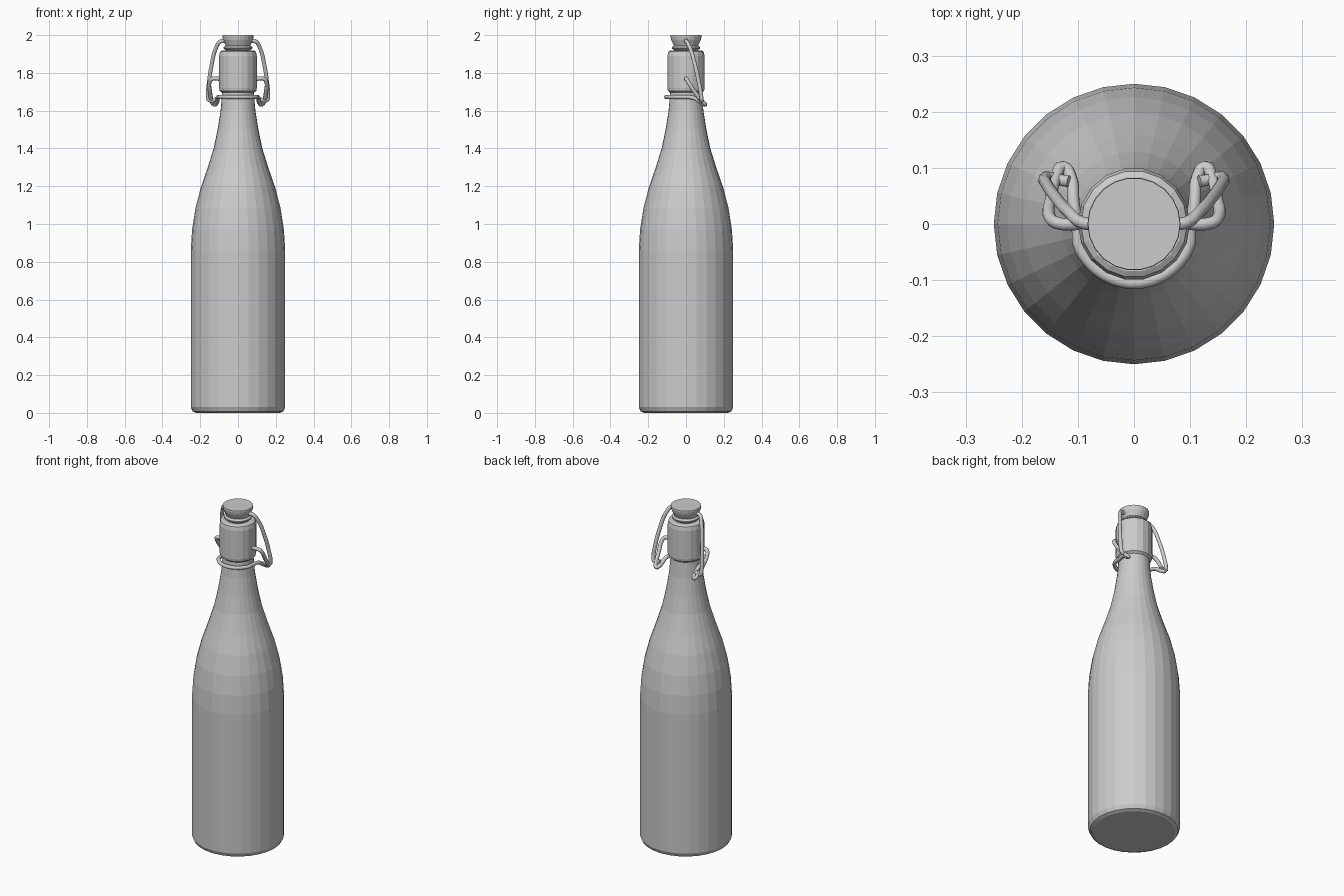
import bpy, bmesh, math

if "Cube" in bpy.data.objects:
    bpy.data.objects.remove(bpy.data.objects["Cube"])


def lathe(name, profile, sides):
    """Revolve (radius, z) points into a closed flat-shaded solid."""
    bm = bmesh.new()
    rings = []
    for r, z in profile:
        rings.append([bm.verts.new((r * math.cos(2 * math.pi * i / sides),
                                    r * math.sin(2 * math.pi * i / sides), z))
                      for i in range(sides)])
    for a, b in zip(rings, rings[1:]):
        for i in range(sides):
            j = (i + 1) % sides
            bm.faces.new((a[i], a[j], b[j], b[i]))
    bm.faces.new(rings[0][::-1])
    bm.faces.new(rings[-1])
    mesh = bpy.data.meshes.new(name)
    bm.to_mesh(mesh)
    bm.free()
    obj = bpy.data.objects.new(name, mesh)
    bpy.context.collection.objects.link(obj)
    return obj


def wire(name, points, radius=0.011):
    """Round wire through the points, converted to a mesh."""
    curve = bpy.data.curves.new(name, 'CURVE')
    curve.dimensions = '3D'
    curve.bevel_depth = radius
    curve.bevel_resolution = 2
    curve.resolution_u = 4
    curve.use_fill_caps = True
    spline = curve.splines.new('BEZIER')
    spline.bezier_points.add(len(points) - 1)
    for bp, p in zip(spline.bezier_points, points):
        bp.co = p
        bp.handle_left_type = bp.handle_right_type = 'AUTO'
    obj = bpy.data.objects.new(name, curve)
    bpy.context.collection.objects.link(obj)
    bpy.ops.object.select_all(action='DESELECT')
    obj.select_set(True)
    bpy.context.view_layer.objects.active = obj
    bpy.ops.object.convert(target='MESH')
    return bpy.context.object


def mirrored(points, s):
    return [(s * x, y, z) for x, y, z in points]


# Glass body with shoulder and neck
lathe("bottle_body", [
    (0.222, 0.0), (0.24, 0.008), (0.25, 0.03), (0.25, 0.86), (0.243, 0.97),
    (0.226, 1.08), (0.198, 1.19), (0.16, 1.30), (0.129, 1.40), (0.108, 1.50),
    (0.092, 1.60), (0.086, 1.67), (0.083, 1.71)], 28)

# Thick collar at the mouth
lathe("mouth_collar", [(0.085, 1.695), (0.097, 1.705), (0.1, 1.72),
                       (0.1, 1.89), (0.095, 1.912), (0.085, 1.918),
                       (0.06, 1.918)], 18)

# Rubber seal and stopper
lathe("seal", [(0.06, 1.91), (0.066, 1.922), (0.076, 1.929),
               (0.076, 1.936), (0.064, 1.945)], 18)
lathe("stopper", [(0.062, 1.938), (0.066, 1.946), (0.079, 1.975),
                  (0.083, 1.992), (0.082, 2.0)], 22)

# Neck wire: half ring round the front, hooked loops at the back
hook = [(0.1, -0.015, 1.672), (0.108, 0.04, 1.668), (0.113, 0.085, 1.64),
        (0.126, 0.102, 1.632), (0.138, 0.085, 1.65), (0.148, 0.045, 1.70),
        (0.15, 0.012, 1.752), (0.138, 0.002, 1.768), (0.09, 0.0, 1.768)]
front = [(0.105 * math.sin(math.radians(a)), -0.105 * math.cos(math.radians(a)), 1.672)
         for a in range(-70, 71, 20)]
wire("neck_wire", mirrored(hook, -1)[::-1] + front + hook)

# Bail wires from the stopper down to the hooks
bail = [(0.07, 0.0, 1.968), (0.092, 0.002, 1.967), (0.115, 0.02, 1.935),
        (0.14, 0.048, 1.84), (0.155, 0.07, 1.74), (0.159, 0.08, 1.68),
        (0.152, 0.083, 1.655), (0.13, 0.078, 1.655), (0.116, 0.076, 1.66)]
for side, s in (("right", 1), ("left", -1)):
    wire("bail_wire_" + side, mirrored(bail, s))
